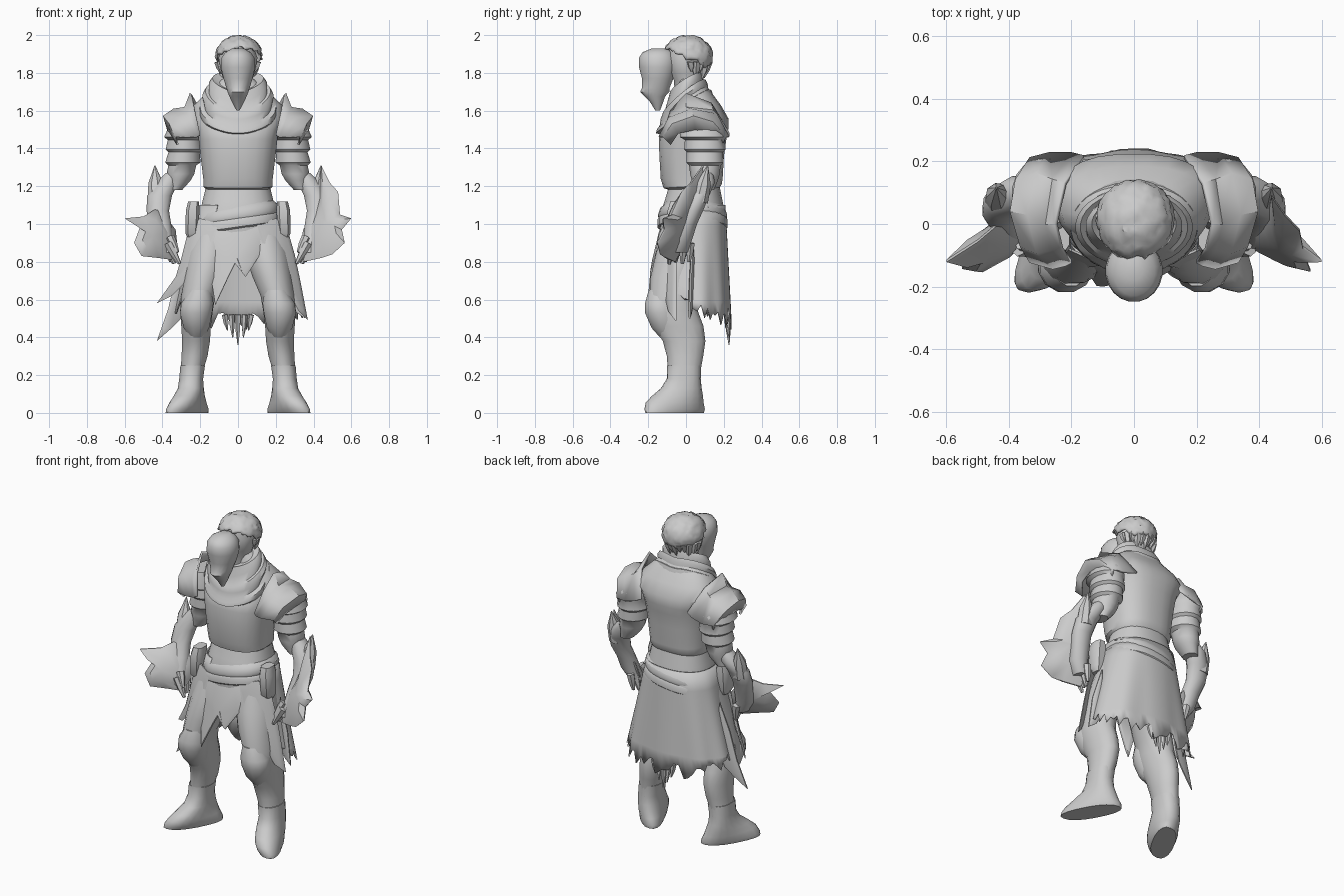
import bpy, bmesh, math, random
from mathutils import Vector

random.seed(4)


def finish(name, bm, mirror=False, thick=0):
    bmesh.ops.recalc_face_normals(bm, faces=bm.faces)
    me = bpy.data.meshes.new(name)
    bm.to_mesh(me)
    bm.free()
    ob = bpy.data.objects.new(name, me)
    bpy.context.collection.objects.link(ob)
    if thick:
        s = ob.modifiers.new("Thickness", "SOLIDIFY")
        s.thickness, s.offset = thick, 0
    if mirror:
        ob.modifiers.new("Mirror", "MIRROR")
    return ob


def grid_faces(bm, rows, closed):
    n = len(rows[0])
    for a, b in zip(rows, rows[1:]):
        for i in range(n if closed else n - 1):
            j = (i + 1) % n
            bm.faces.new((a[i], a[j], b[j], b[i]))


def spow(v, p):
    return math.copysign(abs(v) ** p, v)


# Rings: (cx, cy, z, rx, ry[, tilt]); tilt lowers the front of the ring
def loft(name, rings, n=16, p=1.0, mirror=False):
    bm = bmesh.new()
    rows = []
    for r in rings:
        cx, cy, z, rx, ry = r[:5]
        tilt = r[5] if len(r) > 5 else 0
        row = []
        for i in range(n):
            a = math.tau * (i + 0.5) / n
            c, s = spow(math.cos(a), p), spow(math.sin(a), p)
            row.append(bm.verts.new((cx + rx * c, cy + ry * s, z + tilt * s)))
        rows.append(row)
    grid_faces(bm, rows, True)
    bm.faces.new(rows[0])
    bm.faces.new(rows[-1])
    return finish(name, bm, mirror)


# Open sheet through rows of points
def sheet(name, pts, thick, mirror=False):
    bm = bmesh.new()
    grid_faces(bm, [[bm.verts.new(q) for q in row] for row in pts], False)
    return finish(name, bm, mirror, thick)


# Plate with an x-z outline, swollen in the middle, following y = yf(x, z)
def plate(name, outline, yf, thick, inner=0.55):
    bm = bmesh.new()
    cx = sum(q[0] for q in outline) / len(outline)
    cz = sum(q[1] for q in outline) / len(outline)

    def ring(k, d):
        pts = [(cx + (x - cx) * k, cz + (z - cz) * k) for x, z in outline]
        return [bm.verts.new((x, yf(x, z) + d, z)) for x, z in pts]
    rows = [ring(inner, -thick), ring(1, -0.004), ring(1, 0.004), ring(inner, thick)]
    grid_faces(bm, rows, True)
    for row, d in ((rows[0], -thick * 1.1), (rows[-1], thick * 1.1)):
        c = bm.verts.new((cx, yf(cx, cz) + d, cz))
        for i in range(len(row)):
            bm.faces.new((row[i], row[(i + 1) % len(row)], c))
    return finish(name, bm)


def spike(name, a, b, r, n=6, mirror=False, tip=0.15):
    a, b = Vector(a), Vector(b)
    q = (b - a).to_track_quat("Z", "Y")
    bm = bmesh.new()
    rows = []
    for k, w in ((0, 1), (0.5, 0.85), (1, tip)):
        rows.append([bm.verts.new(a.lerp(b, k) + q @ Vector(
            (r * w * math.cos(math.tau * i / n), r * w * math.sin(math.tau * i / n), 0))) for i in range(n)])
    grid_faces(bm, rows, True)
    bm.faces.new(rows[0])
    bm.faces.new(rows[-1])
    return finish(name, bm, mirror)


# Head, hair and mask
loft("head", [(0, .01, 1.66, .07, .07), (0, .01, 1.76, .075, .075), (0, 0, 1.8, .09, .09),
              (0, 0, 1.88, .105, .1), (0, 0, 1.95, .08, .08)])
bm = bmesh.new()
bmesh.ops.create_icosphere(bm, subdivisions=4, radius=1)
bmesh.ops.delete(bm, geom=[v for v in bm.verts if v.co.z < -.15 - .5 * v.co.y + random.uniform(-.15, .15)],
                 context="VERTS")
for v in bm.verts:
    k = random.uniform(.95, 1.03)
    v.co = Vector((.005 + .122 * v.co.x * k, .01 + .13 * v.co.y * k, 1.885 + .112 * v.co.z * k))
finish("hair", bm, thick=.008)
for i in range(11):
    a = math.radians(8 + 16.4 * i)
    c, s = math.cos(a), math.sin(a)
    spike("hair_strand", (.105 * c, .01 + .11 * s, 1.86), (.09 * c, .02 + .075 * s, random.uniform(1.76, 1.81)), .022, 5)
loft("mask", [(0, -.15, 1.6, .008, .012), (0, -.155, 1.645, .032, .035), (0, -.165, 1.675, .046, .055),
              (0, -.165, 1.70, .056, .078), (0, -.16, 1.72, .062, .074), (0, -.15, 1.77, .078, .084),
              (0, -.15, 1.83, .092, .1), (0, -.15, 1.88, .088, .1), (0, -.15, 1.91, .067, .08),
              (0, -.14, 1.93, .03, .04)], 20)

# Draped cowl, gathered at the front and rising at the sides
cowl = loft("cowl", [(0, .01, 1.54, .19, .15, .06), (0, -.005, 1.585, .205, .155, .1), (0, -.01, 1.615, .203, .145, .11),
                     (0, -.01, 1.625, .18, .13, .1), (0, -.01, 1.66, .188, .125, .1), (0, -.01, 1.69, .172, .115, .09),
                     (0, -.01, 1.69, .155, .105, .08), (0, -.005, 1.73, .155, .095, .07), (0, 0, 1.765, .135, .085, .05),
                     (0, 0, 1.75, .09, .07, .04)], 32)
for v in cowl.data.vertices:
    v.co.z += .2 * (abs(v.co.x) - .1) * (1 if v.co.z > 1.6 else .3)

# Torso armour
loft("breastplate", [(0, .04, 1.18, .165, .13), (0, .035, 1.2, .185, .155, .01), (0, .03, 1.24, .185, .165),
                     (0, .03, 1.36, .2, .172), (0, .035, 1.45, .21, .18), (0, .045, 1.5, .22, .18),
                     (0, .07, 1.56, .25, .155), (0, .06, 1.63, .235, .125), (0, .045, 1.69, .17, .095),
                     (0, .02, 1.77, .08, .06)], 24, .8)
loft("waist", [(0, .035, .9, .21, .17), (0, .035, .98, .21, .178), (0, .035, 1.05, .205, .175),
               (0, .04, 1.12, .19, .155), (0, .045, 1.22, .165, .13)], 24, .85)
ob = loft("sash", [(0, .035, .965, .2, .165), (0, .035, .985, .224, .186), (0, .035, 1.02, .222, .186),
                   (0, .035, 1.03, .213, .18), (0, .035, 1.045, .218, .184), (0, .035, 1.08, .208, .172),
                   (0, .035, 1.1, .185, .15)], 28, .85)
for v in ob.data.vertices:
    v.co.z += v.co.x * .14
loft("pouch", [(.245, -.04, .92, .02, .03), (.245, -.045, .95, .035, .05), (.24, -.045, 1.07, .038, .055),
               (.235, -.04, 1.12, .03, .045)], 8, .6, True)

# Pauldrons and sleeve lames
sheet("pauldron", [
    [(.2, -.12, 1.47), (.23, -.08, 1.6), (.25, .0, 1.69), (.22, .13, 1.64), (.16, .215, 1.5)],
    [(.22, -.13, 1.46), (.26, -.08, 1.57), (.28, .0, 1.615), (.26, .14, 1.6), (.2, .225, 1.48)],
    [(.26, -.14, 1.46), (.31, -.09, 1.56), (.34, .03, 1.605), (.31, .16, 1.58), (.27, .225, 1.46)],
    [(.33, -.12, 1.46), (.36, -.07, 1.53), (.392, .04, 1.57), (.375, .14, 1.54), (.33, .21, 1.46)],
    [(.32, -.08, 1.42), (.355, -.04, 1.48), (.37, .05, 1.5), (.36, .13, 1.48), (.32, .19, 1.42)]], .012, True)
loft("sleeve_lames", [(.28, .08, 1.56, .07, .09), (.285, .09, 1.5, .09, .12), (.29, .09, 1.46, .103, .125),
                      (.285, .1, 1.445, .088, .108), (.285, .1, 1.395, .1, .112), (.285, .1, 1.38, .085, .098),
                      (.292, .1, 1.325, .095, .1), (.295, .1, 1.31, .075, .085), (.305, .1, 1.265, .075, .08),
                      (.31, .1, 1.23, .06, .07), (.335, .1, 1.18, .04, .05)], 16, 1, True)

# Forearms, flared gauntlets and fingers
loft("forearm", [(.345, .1, 1.27, .04, .045), (.375, .095, 1.22, .06, .06), (.415, .07, 1.15, .068, .055),
                 (.425, .04, 1.07, .062, .052), (.41, .01, 1.0, .058, .05), (.4, -.02, .92, .056, .055),
                 (.37, -.04, .85, .04, .05)], 12, 1, True)
spike("elbow_guard", (.43, .07, 1.12), (.44, .115, 1.31), .048, 8, True, .05)


def hand_y(x, z):
    return .02 - .6 * (abs(x) - .35) + .4 * (z - 1)


plate("left_gauntlet", [(.44, 1.31), (.485, 1.22), (.53, 1.17), (.54, 1.05), (.6, 1.03), (.55, .97), (.565, .9),
                        (.5, .84), (.44, .82), (.35, .8), (.33, .88), (.345, .97), (.4, 1.06), (.43, 1.15)],
      hand_y, .04)
plate("right_gauntlet", [(-.42, 1.09), (-.5, 1.04), (-.6, 1.03), (-.52, .98), (-.55, .9), (-.51, .83),
                         (-.42, .82), (-.35, .81), (-.32, .88), (-.33, .97)], hand_y, .045)
for i in range(4):
    y = -.08 + .035 * i
    spike("finger", (.37, y, .9), (.31 + .015 * i, y - .01, .79 + .01 * (i % 2)), .024, 6, True, .4)
spike("thumb", (.36, -.06, .93), (.32, -.09, .85), .024, 6, True, .4)

# Ragged rear skirt
cols = 60
rows = []
hem = []
for i in range(cols + 1):
    s = math.sin(math.radians(-62 + 304 * i / cols))
    hem.append(.56 - .07 * max(s, 0) + .13 * max(-s, 0) + random.uniform(-.05, .04))
for t in (0, .2, .4, .6, .8, .92, 1):
    row = []
    for i in range(cols + 1):
        a = math.radians(-62 + 304 * i / cols)
        base = .54 + .13 * max(-math.sin(a), 0)
        z = 1.1 + ((hem[i] if t > .95 else base) - 1.1) * t
        d = 1.1 - z
        fold = 1 + .025 * t * math.sin(9 * a)
        row.append(((.205 + .23 * d) * fold * spow(math.cos(a), .85),
                    .04 + (.165 + .045 * d) * fold * spow(math.sin(a), .85), z))
    rows.append(row)
sheet("rear_skirt", rows, .008)


# Front skirt panels and side tatters
def front_y(x, z):
    return -.15 - .18 * (.95 - z) + 1.3 * x * x


plate("left_tasset", [(.1, 1.0), (.2, 1.03), (.26, .98), (.3, .84), (.33, .7), (.37, .49), (.32, .54),
                      (.28, .62), (.235, .6), (.19, .68), (.15, .8)], front_y, .01, .8)
plate("right_tasset", [(-.1, 1.0), (-.2, 1.03), (-.26, .98), (-.3, .82), (-.33, .72), (-.43, .58), (-.35, .62),
                       (-.27, .7), (-.22, .66), (-.18, .72), (-.15, .85)], front_y, .01, .8)
plate("centre_panel", [(-.14, 1.0), (.11, 1.0), (.13, .86), (.08, .78), (.04, .72), (0, .82), (-.05, .72),
                       (-.12, .57), (-.14, .7), (-.15, .85)], lambda x, z: front_y(x, z) + .006, .01, .8)
plate("side_tatter", [(-.27, .9), (-.33, .72), (-.37, .55), (-.43, .38), (-.35, .45), (-.3, .5), (-.26, .6)],
      lambda x, z: .04 + .3 * (x + .3), .01, .7)
plate("side_tatter", [(.27, .9), (.33, .7), (.355, .5), (.31, .53), (.27, .6)],
      lambda x, z: .03 - .2 * (x - .3), .01, .7)
for i in range(5):
    x = -.07 + .035 * i
    spike("rear_tatter", (x, .22, .52), (x * .8, .228, .36 + 1.1 * abs(x)), .016, 5)

# Legs, knee guards and boots
loft("leg", [(.13, .02, 1.0, .1, .13), (.15, -.02, .85, .12, .14), (.18, -.065, .72, .105, .125),
             (.21, -.07, .62, .092, .125), (.22, -.07, .54, .088, .135), (.222, -.04, .46, .08, .135),
             (.222, -.01, .38, .075, .115), (.23, -.005, .3, .07, .098), (.245, -.01, .22, .06, .088),
             (.25, -.01, .16, .062, .088)], 16, 1, True)
loft("knee_guard", [(.22, -.085, .4, .04, .055), (.22, -.11, .45, .07, .075), (.222, -.13, .53, .088, .09),
                    (.215, -.135, .58, .088, .085), (.2, -.13, .65, .06, .07)], 12, 1, True)
boot = loft("boot", [(.255, -.06, 0, .075, .155), (.255, -.06, .02, .083, .16), (.255, -.06, .055, .08, .153),
                     (.255, -.045, .09, .076, .135), (.25, -.025, .13, .068, .108), (.248, -.012, .18, .064, .09),
                     (.24, -.01, .25, .066, .09)], 18, .85, True)
for v in boot.data.vertices:
    if v.co.z < .15:
        v.co.x += (-.03 - v.co.y) * .5 * (1 - v.co.z / .15)

# Smooth shading with crisp edges
bpy.ops.object.select_all(action="SELECT")
bpy.context.view_layer.objects.active = boot
bpy.ops.object.shade_smooth_by_angle(angle=math.radians(42))
